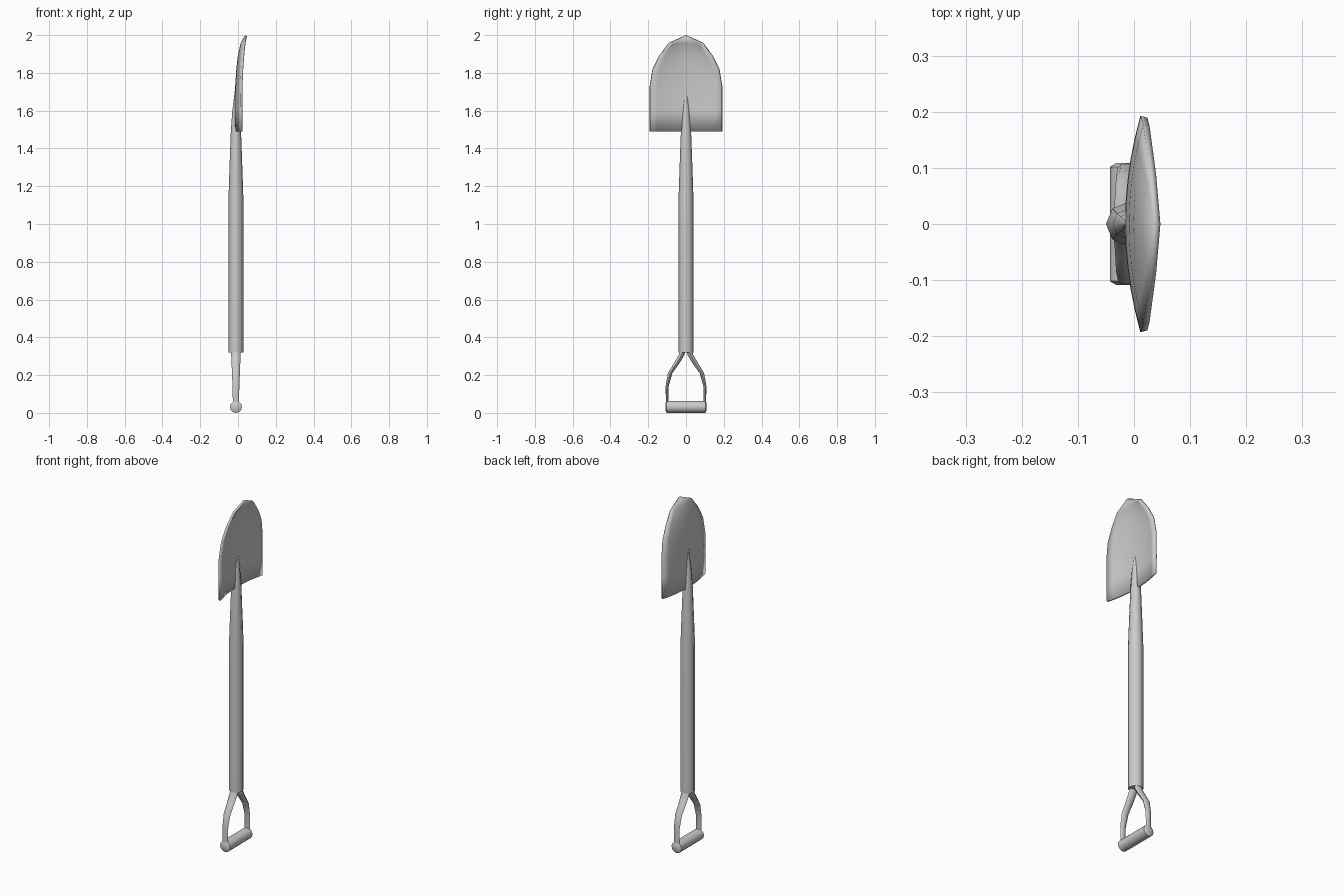
import bpy, bmesh, math
from mathutils import Vector

cube = bpy.data.objects.get("Cube")
if cube:
    bpy.data.objects.remove(cube, do_unlink=True)

steel = bpy.data.materials.new("light grey")
steel.use_nodes = True
GREY = (0.6, 0.6, 0.6, 1)
steel.diffuse_color = GREY
steel.node_tree.nodes["Principled BSDF"].inputs["Base Color"].default_value = GREY

CX = -0.011  # centre line of the handle


def finish(name, bm, angle):
    bmesh.ops.remove_doubles(bm, verts=bm.verts, dist=0.0005)
    bmesh.ops.recalc_face_normals(bm, faces=bm.faces)
    mesh = bpy.data.meshes.new(name)
    bm.to_mesh(mesh)
    bm.free()
    mesh.materials.append(steel)
    obj = bpy.data.objects.new(name, mesh)
    bpy.context.collection.objects.link(obj)
    bpy.ops.object.select_all(action='DESELECT')
    obj.select_set(True)
    bpy.context.view_layer.objects.active = obj
    bpy.ops.object.shade_smooth_by_angle(angle=math.radians(angle))
    return obj


def loft(name, rings, across, sides=8, angle=60):
    """Skin rings of (centre, radius along x, radius along the across axis)."""
    bm = bmesh.new()
    loops = []
    for centre, rx, ra in rings:
        turns = [math.tau * i / sides for i in range(sides)]
        loops.append([bm.verts.new(Vector(centre) + Vector((rx * math.cos(t), 0, 0))
                                   + Vector(across) * ra * math.sin(t)) for t in turns])
    for a, b in zip(loops, loops[1:]):
        for i in range(sides):
            j = (i + 1) % sides
            bm.faces.new((a[i], a[j], b[j], b[i]))
    bm.faces.new(loops[0])
    bm.faces.new(loops[-1])
    return finish(name, bm, angle)


Y, Z = (0, 1, 0), (0, 0, 1)

# Shaft, tapering into a socket that fades into the blade
shaft = [(0.32, 0.039), (1.15, 0.039), (1.3, 0.034), (1.49, 0.027), (1.6, 0.019), (1.73, 0.003)]
loft("shaft", [((CX, 0, z), r, r) for z, r in shaft], Y)

# Cross grip with bevelled ends
grip = [(-0.109, 0.02), (-0.102, 0.032), (0.102, 0.032), (0.109, 0.02)]
loft("grip", [((CX, y, 0.032), r, r) for y, r in grip], Z, sides=12, angle=50)

# Two bowed arms between grip and shaft: (y, z, x radius, y radius)
arm = [(0.1, 0.04, 0.016, 0.006), (0.1, 0.14, 0.018, 0.008), (0.084, 0.21, 0.021, 0.012),
       (0.048, 0.265, 0.023, 0.015), (0.024, 0.305, 0.025, 0.015), (0.016, 0.34, 0.025, 0.015)]
for side, label in ((1, "back"), (-1, "front")):
    loft(label + "_arm", [((CX, side * y, z), rx, ry) for y, z, rx, ry in arm], Y)

# Dished blade: rows of (z, half width, x at middle, x at rim)
rows = [(1.49, 0.191, -0.009, 0.017), (1.6, 0.191, -0.01, 0.017), (1.73, 0.191, -0.009, 0.018),
        (1.82, 0.176, -0.003, 0.022), (1.89, 0.14, 0.005, 0.027), (1.957, 0.09, 0.02, 0.034),
        (1.997, 0, 0.042, 0.042)]
COLS = 10
bm = bmesh.new()
grid = []
for z, half, mid, rim in rows:
    steps = [2 * i / COLS - 1 for i in range(COLS + 1)]
    grid.append([bm.verts.new((mid + (rim - mid) * s * s, half * s, z)) for s in steps])
for a, b in zip(grid, grid[1:]):
    for i in range(COLS):
        bm.faces.new((a[i], a[i + 1], b[i + 1], b[i]))
blade = finish("blade", bm, 50)
thick = blade.modifiers.new("thickness", 'SOLIDIFY')
thick.thickness = 0.012
thick.offset = 0
# Keep the rim crisp by thickening before the smooth-by-angle step
blade.modifiers.move(len(blade.modifiers) - 1, 0)
